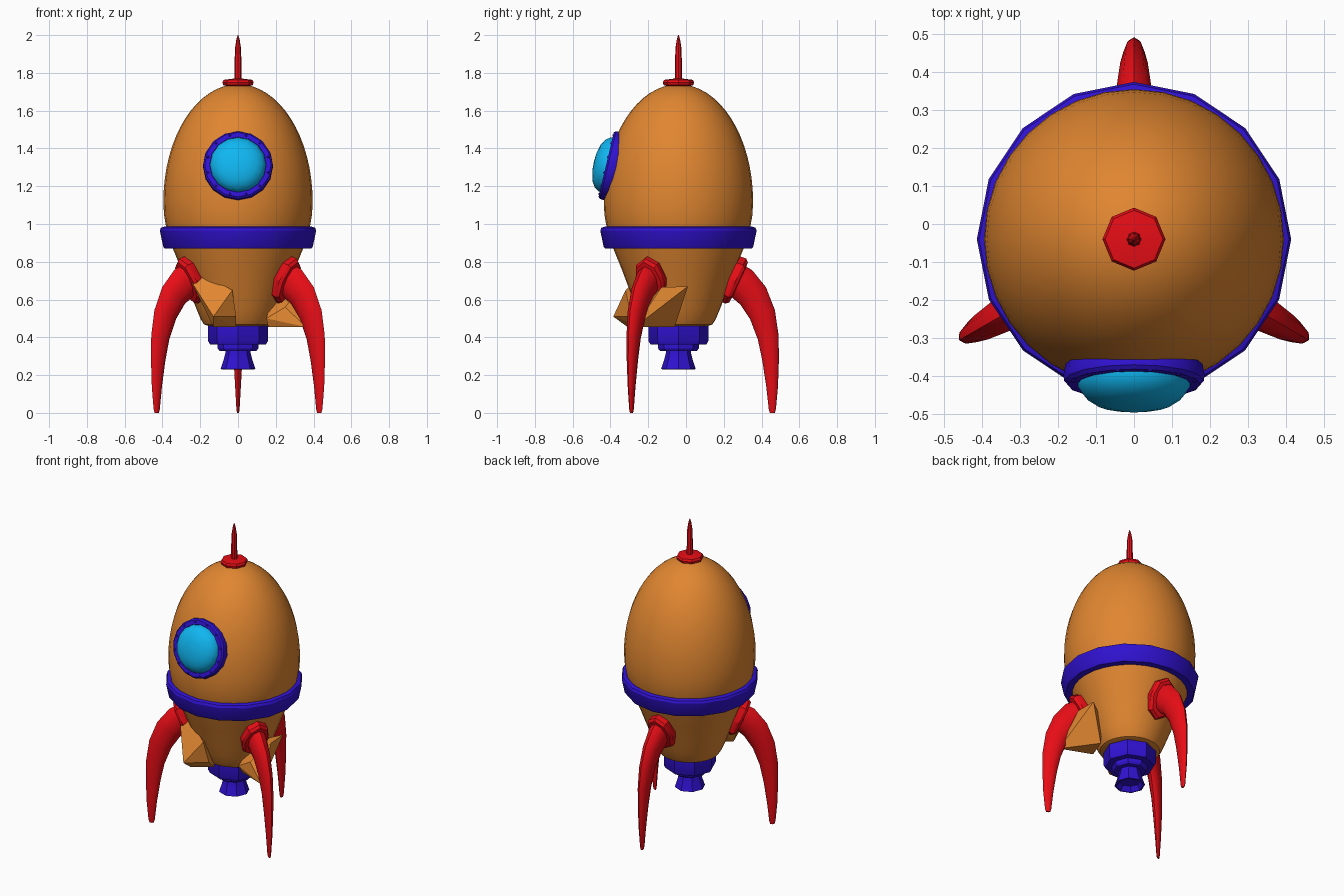
import bpy, bmesh
from math import sin, cos, pi, radians, sqrt
from mathutils import Vector, Matrix

if "Cube" in bpy.data.objects:
    bpy.data.objects.remove(bpy.data.objects["Cube"])

CY = -0.04  # the rocket axis lies slightly in front of the origin


def material(name, rgb):
    m = bpy.data.materials.new(name)
    m.diffuse_color = (*rgb, 1)
    m.use_nodes = True
    m.node_tree.nodes["Principled BSDF"].inputs["Base Color"].default_value = m.diffuse_color
    return m


ORANGE = material("orange", (0.75, 0.24, 0.03))
BLUE = material("blue", (0.03, 0.006, 0.65))
RED = material("red", (0.8, 0.004, 0.008))
CYAN = material("cyan", (0.005, 0.47, 0.88))


def finish(name, bm, mat, matrix=None, smooth=30):
    bmesh.ops.remove_doubles(bm, verts=bm.verts, dist=1e-5)
    bmesh.ops.recalc_face_normals(bm, faces=bm.faces)
    me = bpy.data.meshes.new(name)
    bm.to_mesh(me)
    bm.free()
    me.materials.append(mat)
    ob = bpy.data.objects.new(name, me)
    bpy.context.collection.objects.link(ob)
    if matrix:
        me.transform(matrix)
    if smooth:
        bpy.ops.object.select_all(action='DESELECT')
        ob.select_set(True)
        bpy.context.view_layer.objects.active = ob
        bpy.ops.object.shade_smooth_by_angle(angle=radians(smooth))
    return ob


def skin(rings, loop=False):
    """Join rings of points with quads; cap the ends unless looped."""
    bm = bmesh.new()
    vs = [[bm.verts.new(p) for p in ring] for ring in rings]
    n = len(vs[0])
    for a, b in zip(vs, vs[1:] + (vs[:1] if loop else [])):
        for i in range(n):
            j = (i + 1) % n
            bm.faces.new((a[i], a[j], b[j], b[i]))
    if not loop:
        bm.faces.new(vs[0])
        bm.faces.new(vs[-1])
    return bm


def lathe(name, profile, sides, mat, matrix=None, loop=False, smooth=30):
    rings = [[(max(r, 1e-4) * cos(2 * pi * i / sides), max(r, 1e-4) * sin(2 * pi * i / sides), z)
              for i in range(sides)] for r, z in profile]
    return finish(name, skin(rings, loop), mat, matrix or AXIS, smooth)


AXIS = Matrix.Translation((0, CY, 0))

# Egg-shaped hull: tapered base, elliptical upper part
hull = [(0.155, 0.46), (0.18, 0.468), (0.197, 0.495), (0.22, 0.55), (0.255, 0.64),
        (0.30, 0.76), (0.345, 0.87), (0.378, 0.97), (0.392, 1.05)]
hull += [(0.395 * cos(t * pi / 32), 1.12 + 0.62 * sin(t * pi / 32)) for t in range(17)]
lathe("hull", hull, 32, ORANGE)

# Waist belt
lathe("belt", [(0.33, 0.88), (0.34, 0.87), (0.388, 0.87), (0.396, 0.88), (0.414, 0.965),
               (0.408, 0.98), (0.39, 0.986), (0.36, 0.98)], 16, BLUE, loop=True)

# Nose antenna
lathe("antenna_base", [(0.06, 1.73), (0.078, 1.735), (0.083, 1.75), (0.076, 1.763), (0.02, 1.77)], 8, RED)
lathe("antenna_spike", [(0.02, 1.75), (0.018, 1.86), (0.016, 1.93), (0.009, 1.975), (0.002, 2.0)], 8, RED)

# Engine: stepped collar and flared nozzle
lathe("engine_collar", [(0.14, 0.48), (0.158, 0.465), (0.158, 0.38), (0.148, 0.362), (0.108, 0.362),
                        (0.108, 0.342), (0.098, 0.328), (0.06, 0.328)], 8, BLUE)
lathe("engine_nozzle", [(0.066, 0.34), (0.066, 0.32), (0.076, 0.28), (0.092, 0.232),
                        (0.082, 0.23), (0.06, 0.26)], 8, BLUE)

# Porthole: frame, glass and rivets, tilted to follow the hull
PORT = Matrix.Translation((0, -0.405, 1.31)) @ Matrix.Rotation(radians(76.7), 4, 'X')
lathe("window_frame", [(0.14, -0.05), (0.178, -0.05), (0.186, -0.01), (0.184, 0.008), (0.175, 0.018),
                       (0.15, 0.018), (0.14, 0.005)], 16, BLUE, PORT, loop=True)
lathe("window_glass", [(0.14, -0.03), (0.15, 0.0), (0.147, 0.025), (0.13, 0.05), (0.10, 0.07),
                       (0.05, 0.082), (0, 0.085)], 16, CYAN, PORT, smooth=40)
for k in range(12):
    a = (k + 0.5) * pi / 6
    spot = PORT @ Matrix.Translation((0.165 * cos(a), 0.165 * sin(a), 0.016))
    lathe("window_rivet", [(0.007, 0), (0.006, 0.004), (0.003, 0.006)], 6, BLUE, spot)

# Three curved landing legs with mounting flanges; path is (radius, z, half depth, half width)
leg_path = [(0.27, 0.715, 0.095, 0.06), (0.335, 0.685, 0.09, 0.055), (0.395, 0.62, 0.082, 0.046),
            (0.445, 0.52, 0.07, 0.038), (0.475, 0.40, 0.056, 0.03), (0.488, 0.28, 0.044, 0.024),
            (0.496, 0.14, 0.031, 0.016), (0.497, 0.02, 0.019, 0.009), (0.497, 0.0, 0.013, 0.006)]


def leg_rings(sides=10):
    rings = []
    for i, (s, z, d, w) in enumerate(leg_path):
        p, q = leg_path[max(i - 1, 0)], leg_path[min(i + 1, len(leg_path) - 1)]
        t = Vector((q[0] - p[0], 0, q[1] - p[1])).normalized()
        n = Vector((-t.z, 0, t.x))
        rings.append([Vector((s, 0, z)) + n * d * cos(2 * pi * k / sides)
                      + Vector((0, w * sin(2 * pi * k / sides), 0)) for k in range(sides)])
    return rings


for label, deg in (("right", -30), ("back", 90), ("left", 210)):
    turn = AXIS @ Matrix.Rotation(radians(deg), 4, 'Z')
    finish("leg_" + label, skin(leg_rings()), RED, turn, 40)
    mount = (turn @ Matrix.Translation((0.298, 0, 0.7)) @ Matrix.Rotation(radians(115), 4, 'Y')
             @ Matrix.Diagonal((1, 0.66, 1, 1)))
    lathe("leg_flange_" + label, [(0.11, -0.05), (0.128, -0.03), (0.132, 0.005), (0.118, 0.022), (0.08, 0.025)],
          8, RED, mount)


# Two angular faceted fins near the base
def facet_block(name, points):
    bm = bmesh.new()
    for p in points:
        bm.verts.new(p)
    res = bmesh.ops.convex_hull(bm, input=bm.verts)
    junk = [v for v in res["geom_interior"] if isinstance(v, bmesh.types.BMVert)]
    bmesh.ops.delete(bm, geom=junk, context='VERTS')
    finish(name, bm, ORANGE, smooth=0)


facet_block("fin_front", [(-0.26, -0.20, 0.77), (-0.25, -0.25, 0.70), (-0.03, -0.32, 0.65),
                          (-0.13, -0.385, 0.51), (-0.13, -0.31, 0.455), (-0.01, -0.29, 0.51),
                          (-0.01, -0.23, 0.455), (-0.10, -0.16, 0.60)])
facet_block("fin_right", [(0.325, 0.01, 0.67), (0.33, -0.13, 0.665), (0.21, -0.06, 0.455),
                          (0.36, -0.27, 0.455), (0.25, -0.23, 0.56), (0.15, -0.21, 0.50),
                          (0.16, -0.19, 0.455), (0.18, -0.08, 0.62)])
